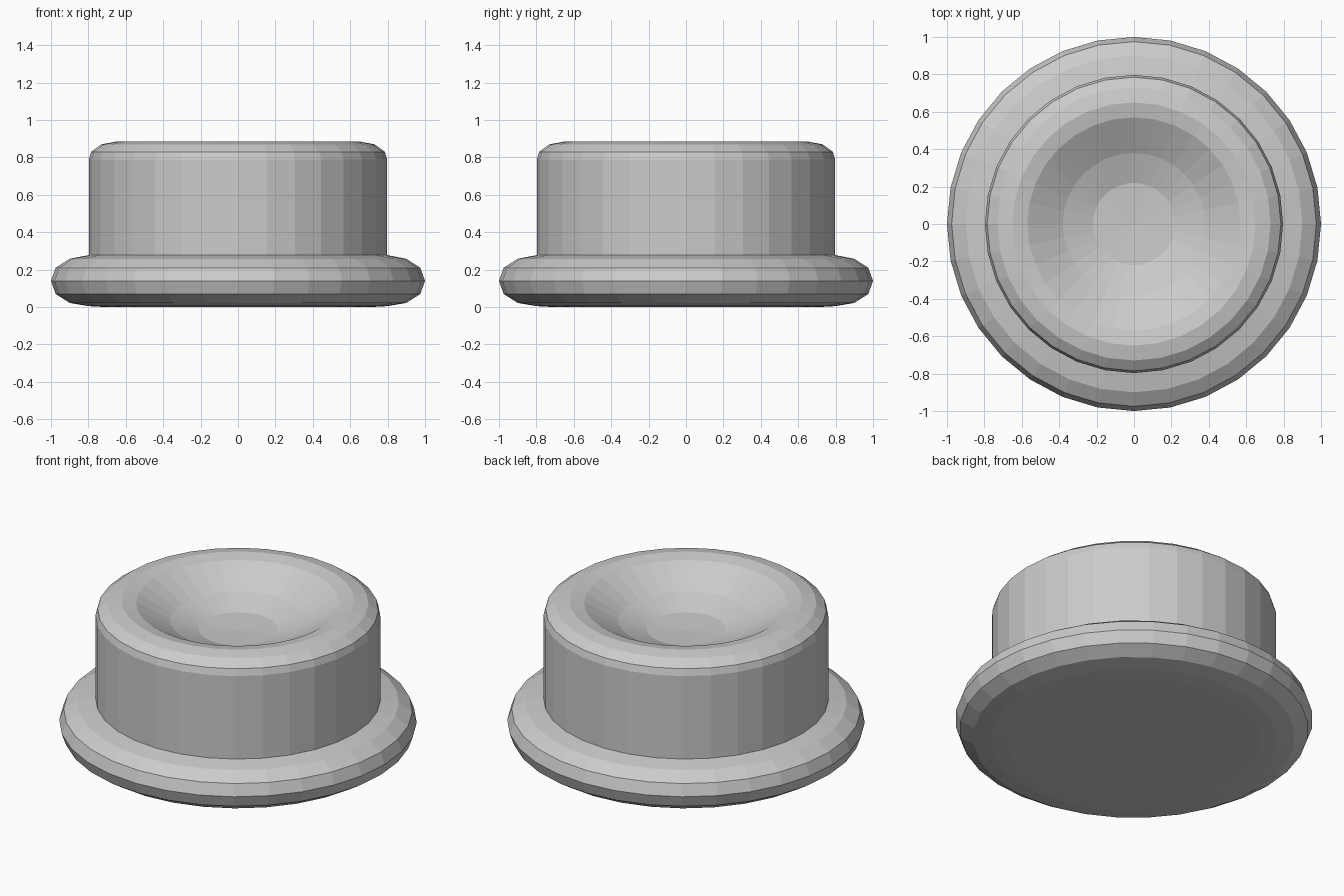
import bpy, bmesh, math

if "Cube" in bpy.data.objects:
    bpy.data.objects.remove(bpy.data.objects["Cube"])

SIDES = 32

def lathe(name, profile):
    """Revolve an (r, z) profile around z; r = 0 becomes a pole, open ends are capped."""
    bm = bmesh.new()
    rings = []
    for r, z in profile:
        if r == 0:
            rings.append([bm.verts.new((0, 0, z))] * SIDES)
        else:
            rings.append([bm.verts.new((r * math.cos(2 * math.pi * i / SIDES),
                                        r * math.sin(2 * math.pi * i / SIDES), z))
                          for i in range(SIDES)])
    for a, b in zip(rings, rings[1:]):
        for i in range(SIDES):
            j = (i + 1) % SIDES
            quad = list(dict.fromkeys((a[i], a[j], b[j], b[i])))
            bm.faces.new(quad)
    for ring, (r, z) in ((rings[0], profile[0]), (rings[-1], profile[-1])):
        if r > 0:
            bm.faces.new(ring)
    bmesh.ops.recalc_face_normals(bm, faces=bm.faces)
    mesh = bpy.data.meshes.new(name)
    bm.to_mesh(mesh)
    bm.free()
    obj = bpy.data.objects.new(name, mesh)
    bpy.context.collection.objects.link(obj)
    return obj

# Button in one revolved skin: flat bottom, rounded flange, straight wall, dished top
lathe("button", [
    (0.71, 0.0), (0.80, 0.005), (0.90, 0.022), (0.975, 0.07), (1.0, 0.14),
    (0.975, 0.21), (0.90, 0.258), (0.797, 0.278),
    (0.797, 0.79), (0.785, 0.83), (0.73, 0.87), (0.65, 0.885),
    (0.57, 0.87), (0.38, 0.765), (0.22, 0.71), (0, 0.70),
])
